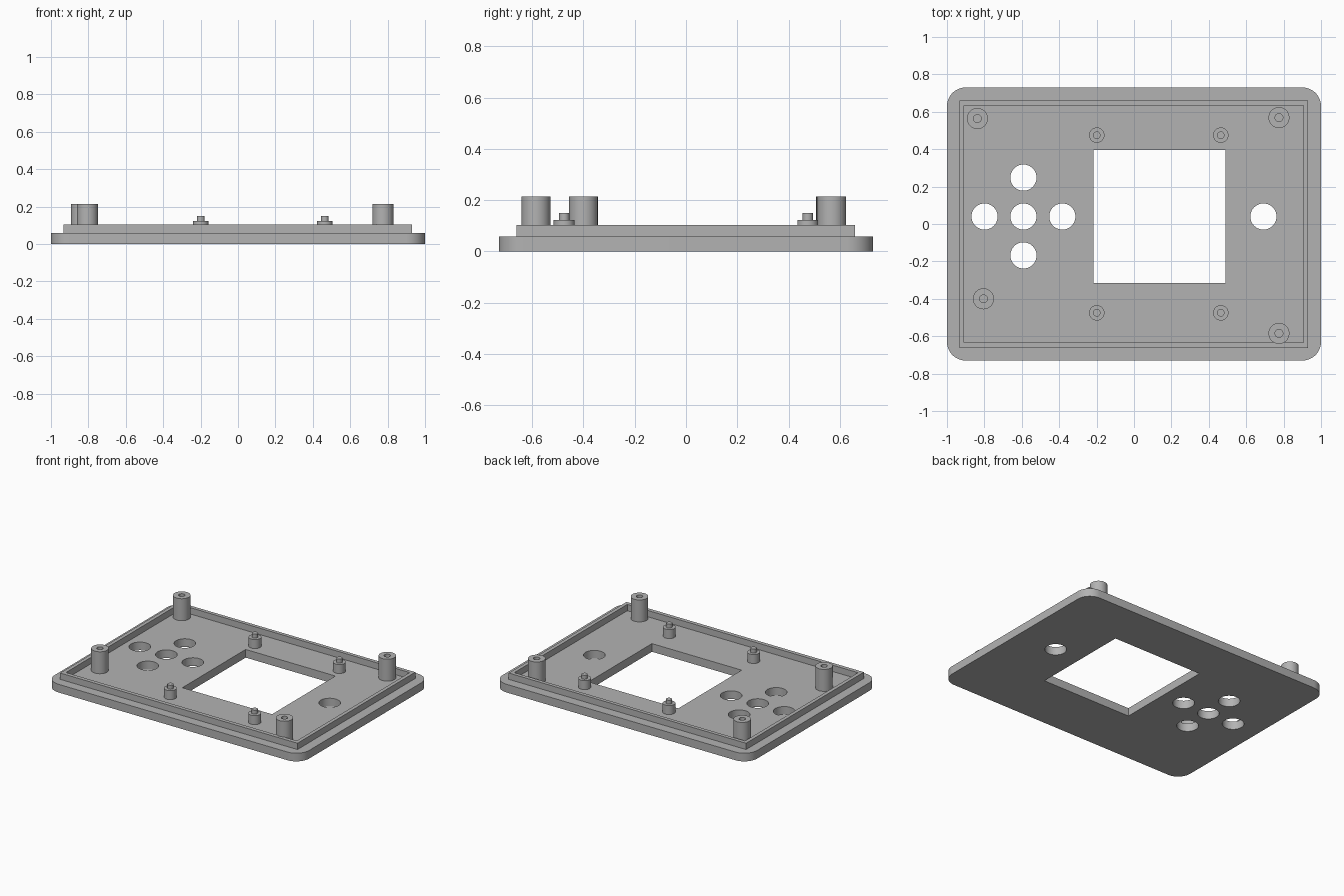
import bpy, bmesh, math

cube = bpy.data.objects.get("Cube")
if cube:
    bpy.data.objects.remove(cube, do_unlink=True)

grey = bpy.data.materials.new("plain grey plastic")
grey.use_nodes = True
COLOUR = (0.45, 0.45, 0.45, 1)
grey.diffuse_color = COLOUR
grey.node_tree.nodes["Principled BSDF"].inputs["Base Color"].default_value = COLOUR

PLATE_TOP, LIP_TOP, POST_TOP = 0.058, 0.103, 0.214
STANDOFF_TOP, PIN_TOP = 0.122, 0.15
SINK = 0.01  # how far raised parts are embedded in the plate


def circle(x, y, r, n=48):
    return [(x + r * math.cos(math.tau * i / n), y + r * math.sin(math.tau * i / n))
            for i in range(n)]


def rectangle(x0, x1, y0, y1):
    return [(x0, y0), (x1, y0), (x1, y1), (x0, y1)]


def rounded_rectangle(hx, hy, r, n=12):
    pts = []
    for k, (sx, sy) in enumerate([(1, 1), (-1, 1), (-1, -1), (1, -1)]):
        for i in range(n + 1):
            a = math.pi / 2 * (k + i / n)
            pts.append((sx * (hx - r) + r * math.cos(a), sy * (hy - r) + r * math.sin(a)))
    return pts


def prism(name, loops, z0, z1):
    """Extrude a flat outline with holes from z0 to z1."""
    curve = bpy.data.curves.new(name, "CURVE")
    curve.dimensions = "2D"
    curve.fill_mode = "BOTH"
    curve.extrude = (z1 - z0) / 2
    for loop in loops:
        spline = curve.splines.new("POLY")
        spline.points.add(len(loop) - 1)
        for point, (x, y) in zip(spline.points, loop):
            point.co = (x, y, 0, 1)
        spline.use_cyclic_u = True
    source = bpy.data.objects.new(name + " outline", curve)
    bpy.context.collection.objects.link(source)
    bpy.context.view_layer.update()
    graph = bpy.context.evaluated_depsgraph_get()
    mesh = bpy.data.meshes.new_from_object(source.evaluated_get(graph))
    bpy.data.objects.remove(source, do_unlink=True)
    bpy.data.curves.remove(curve)

    bm = bmesh.new()
    bm.from_mesh(mesh)
    bmesh.ops.remove_doubles(bm, verts=bm.verts, dist=1e-5)
    bmesh.ops.translate(bm, verts=bm.verts, vec=(0, 0, (z0 + z1) / 2))
    bmesh.ops.recalc_face_normals(bm, faces=bm.faces)
    bm.to_mesh(mesh)
    bm.free()
    mesh.materials.clear()
    mesh.materials.append(grey)
    obj = bpy.data.objects.new(name, mesh)
    bpy.context.collection.objects.link(obj)
    bpy.ops.object.select_all(action="DESELECT")
    obj.select_set(True)
    bpy.context.view_layer.objects.active = obj
    bpy.ops.object.shade_smooth_by_angle(angle=math.radians(30))
    return obj


# Base plate with a display window, a cross of button holes and one single hole
PAD_X, PAD_Y, STEP = -0.591, 0.04, 0.208
holes = [(PAD_X + dx * STEP, PAD_Y + dy * STEP)
         for dx, dy in [(0, 0), (1, 0), (-1, 0), (0, 1), (0, -1)]]
holes.append((0.692, PAD_Y))
prism("base_plate",
      [rounded_rectangle(1, 0.73, 0.1), rectangle(-0.217, 0.488, -0.315, 0.396)]
      + [circle(x, y, 0.07) for x, y in holes], 0, PLATE_TOP)

# Raised lip that locates the matching half of the case
prism("locating_lip",
      [rectangle(-0.934, 0.931, -0.662, 0.66), rectangle(-0.908, 0.905, -0.634, 0.634)],
      PLATE_TOP - SINK, LIP_TOP)

# Tall screw posts with pilot holes
posts = {"back_right": (-0.837, 0.564), "back_left": (0.775, 0.569),
         "front_right": (-0.805, -0.4), "front_left": (0.775, -0.585)}
for place, (x, y) in posts.items():
    prism("screw_post_" + place, [circle(x, y, 0.056), circle(x, y, 0.021)],
          PLATE_TOP - SINK, POST_TOP)

# Short display standoffs with locating pins
for side, x in (("right", -0.199), ("left", 0.464)):
    for end, y in (("front", -0.475), ("back", 0.475)):
        place = end + "_" + side
        prism("standoff_" + place, [circle(x, y, 0.041)], PLATE_TOP - SINK, STANDOFF_TOP)
        prism("standoff_pin_" + place, [circle(x, y, 0.02, 32)], STANDOFF_TOP - SINK, PIN_TOP)
